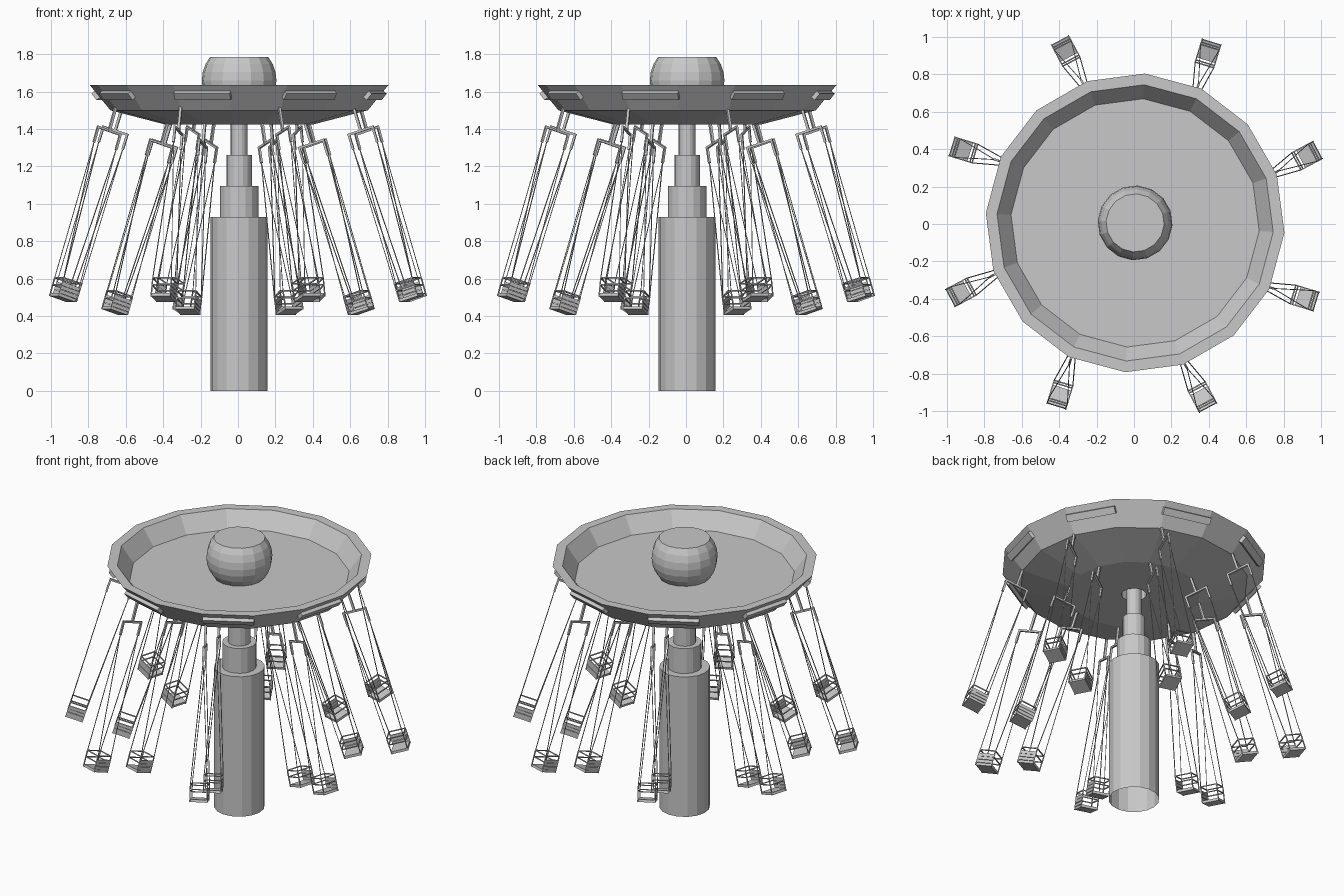
import bpy, bmesh
from math import sin, cos, radians
from mathutils import Vector, Matrix

cube = bpy.data.objects.get("Cube")
if cube:
    bpy.data.objects.remove(cube, do_unlink=True)

grey = bpy.data.materials.new("plain_grey")
grey.use_nodes = True
grey.diffuse_color = (0.58, 0.58, 0.58, 1)
grey.node_tree.nodes["Principled BSDF"].inputs["Base Color"].default_value = grey.diffuse_color

SIDES = 16
TURN = radians(-3.75)
EIGHTH = radians(45)
AXIS = Matrix.Translation((0.006, 0.006, 0))


def place(name, mesh, matrix):
    ob = bpy.data.objects.new(name, mesh)
    bpy.context.collection.objects.link(ob)
    ob.matrix_world = matrix


def to_mesh(name, bm):
    mesh = bpy.data.meshes.new(name)
    bm.to_mesh(mesh)
    bm.free()
    mesh.materials.append(grey)
    return mesh


def lathe(name, profile):
    """Faceted turned part around the mast axis."""
    bm = bmesh.new()
    rings = []
    for r, z in profile:
        if r == 0:
            rings.append([bm.verts.new((0, 0, z))] * SIDES)
        else:
            angles = [TURN + radians(360) * i / SIDES for i in range(SIDES)]
            rings.append([bm.verts.new((r * cos(a), r * sin(a), z)) for a in angles])
    for low, high in zip(rings, rings[1:]):
        for i in range(SIDES):
            j = (i + 1) % SIDES
            corners = list(dict.fromkeys((low[i], low[j], high[j], high[i])))
            bm.faces.new(corners)
    bmesh.ops.recalc_face_normals(bm, faces=bm.faces)
    place(name, to_mesh(name, bm), AXIS)


def box(bm, centre, size):
    m = Matrix.Translation(centre) @ Matrix.Diagonal((*size, 1))
    bmesh.ops.create_cube(bm, size=1, matrix=m)


def beam(bm, start, end, thick):
    a, b = Vector(start), Vector(end)
    d = b - a
    m = Matrix.Translation((a + b) / 2) @ d.to_track_quat("Z", "Y").to_matrix().to_4x4()
    bmesh.ops.create_cube(bm, size=1, matrix=m @ Matrix.Diagonal((thick, thick, d.length, 1)))


# Telescoping mast, open underneath
lathe("mast", [(0.153, 0), (0.153, 0.93), (0.103, 0.93), (0.103, 1.095),
               (0.068, 1.095), (0.068, 1.26), (0.045, 1.26), (0.045, 1.53)])

# Dish-shaped canopy with a raised rim and a socket for the mast
lathe("canopy", [(0, 1.52), (0.075, 1.52), (0.075, 1.425), (0.4, 1.425), (0.69, 1.5),
                 (0.8, 1.635), (0.74, 1.635), (0.665, 1.53), (0, 1.53)])

# Globe with flat top and bottom
GLOBE = [(0.2 * cos(radians(a)), 1.66 + 0.2 * sin(radians(a))) for a in range(-39, 40, 13)]
lathe("globe", [(0, GLOBE[0][1])] + GLOBE + [(0, GLOBE[-1][1])])

# Bars lying against every second facet of the sloping rim
bm = bmesh.new()
box(bm, (0, 0, 0), (0.04, 0.31, 0.045))
bar_mesh = to_mesh("rim_bar", bm)
lean = Matrix.Translation((0.746, 0, 1.584)) @ Matrix.Rotation(radians(39), 4, "Y")
for k in range(8):
    around = Matrix.Rotation(radians(30) + k * EIGHTH, 4, "Z")
    place(f"rim_bar_{k + 1}", bar_mesh, AXIS @ around @ lean)

# One swing hanging from its pivot: x outward, y sideways, z along the chains
W, D, SPREAD = 0.052, 0.052, 0.07
BAR, PRONG, TOP, BASE = -0.115, -0.2, -0.955, -1.058
bm = bmesh.new()
beam(bm, (0, 0, 0.02), (0, 0, BAR), 0.014)
beam(bm, (-SPREAD - 0.006, 0, BAR), (SPREAD + 0.006, 0, BAR), 0.012)
for s in (-1, 1):
    beam(bm, (s * SPREAD, 0, BAR), (s * SPREAD, 0, PRONG), 0.012)
    for y in (-W, W):
        beam(bm, (s * SPREAD, 0, PRONG), (s * D, y, TOP), 0.004)
        beam(bm, (s * D, y, TOP), (s * D, y, BASE), 0.006)
# Seat pan, slatted backrest and guard rails
box(bm, (0, 0, BASE + 0.008), (2 * D, 2 * W, 0.016))
for k in range(3):
    box(bm, (0, W, BASE + 0.027 + k * 0.022), (2 * D, 0.006, 0.019))
for z in (TOP, TOP - 0.04):
    for s in (-1, 1):
        beam(bm, (-D, s * W, z), (D, s * W, z), 0.006)
        beam(bm, (s * D, -W, z), (s * D, W, z), 0.006)
swing_mesh = to_mesh("swing", bm)

# Outer and inner circles of swings, flung outward
for label, radius, height in (("outer", 0.695, 1.5), ("inner", 0.4, 1.43)):
    for k in range(8):
        a = radians(18.75) + k * EIGHTH
        pivot = Matrix.Translation((radius * cos(a), radius * sin(a), height))
        heading = Matrix.Rotation(radians(28) + k * EIGHTH, 4, "Z")
        tilt = Matrix.Rotation(radians(-17.5), 4, "Y")
        place(f"{label}_swing_{k + 1}", swing_mesh, pivot @ heading @ tilt)
